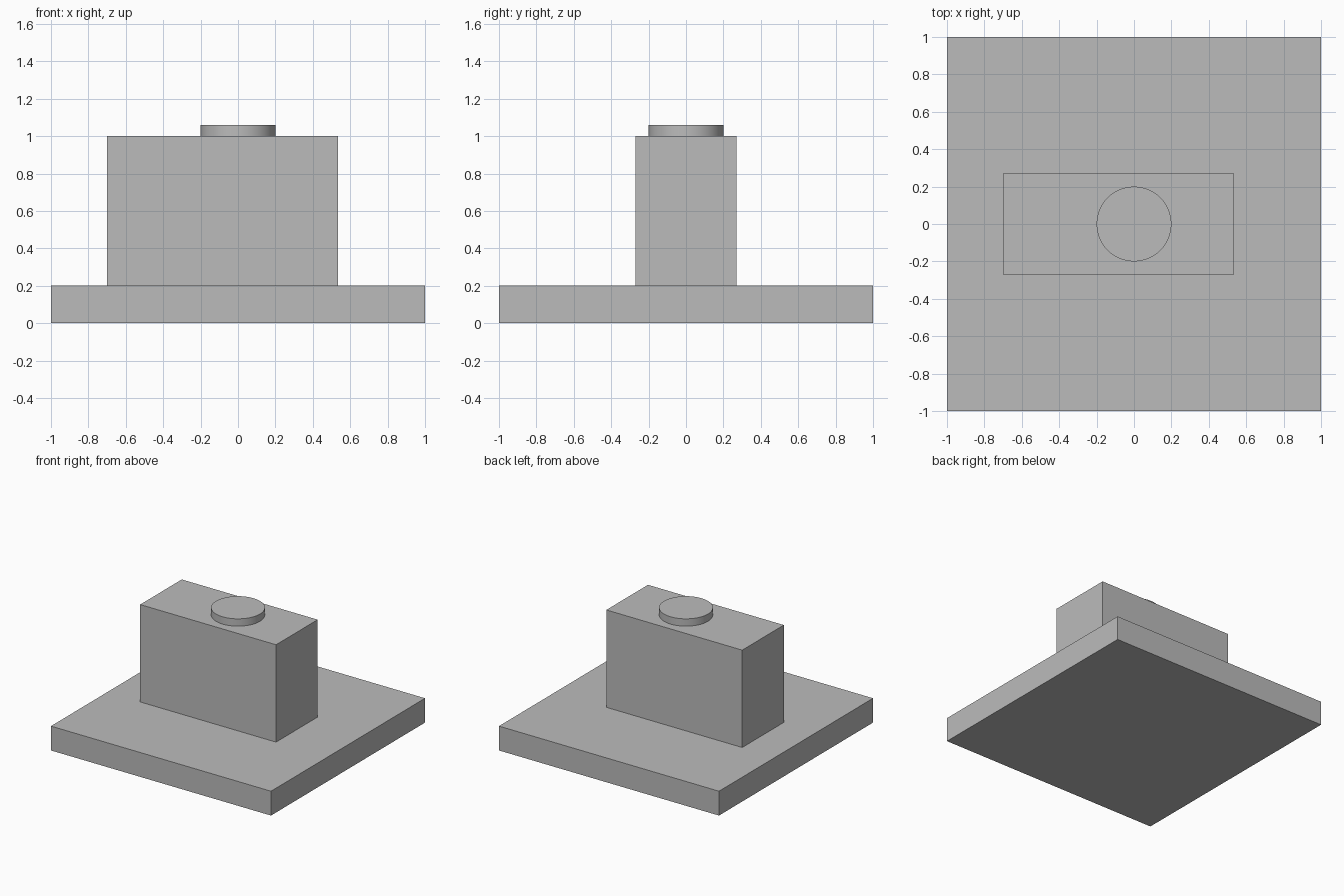
import bpy
import math

cube = bpy.data.objects.get("Cube")
if cube:
    bpy.data.objects.remove(cube, do_unlink=True)

# Single grey colour
grey = bpy.data.materials.new("grey")
grey.use_nodes = True
colour = (0.5, 0.5, 0.5, 1)
grey.diffuse_color = colour
grey.node_tree.nodes["Principled BSDF"].inputs["Base Color"].default_value = colour


def block(name, low, high):
    """Box between two opposite corners."""
    centre = [(a + b) / 2 for a, b in zip(low, high)]
    bpy.ops.mesh.primitive_cube_add(size=1, location=centre)
    obj = bpy.context.object
    obj.name = name
    obj.scale = [b - a for a, b in zip(low, high)]
    bpy.ops.object.transform_apply(location=False, rotation=False, scale=True)
    obj.data.materials.append(grey)


# Square base plate and the off-centre body standing on it
block("base_plate", (-1, -1, 0), (1, 1, 0.2))
block("body", (-0.7, -0.27, 0.2), (0.535, 0.27, 1))

# Round button on top of the body
bpy.ops.mesh.primitive_cylinder_add(vertices=64, radius=0.2, depth=0.06, location=(0, 0, 1.03))
button = bpy.context.object
button.name = "top_button"
button.data.materials.append(grey)
bpy.ops.object.shade_smooth_by_angle(angle=math.radians(30))
